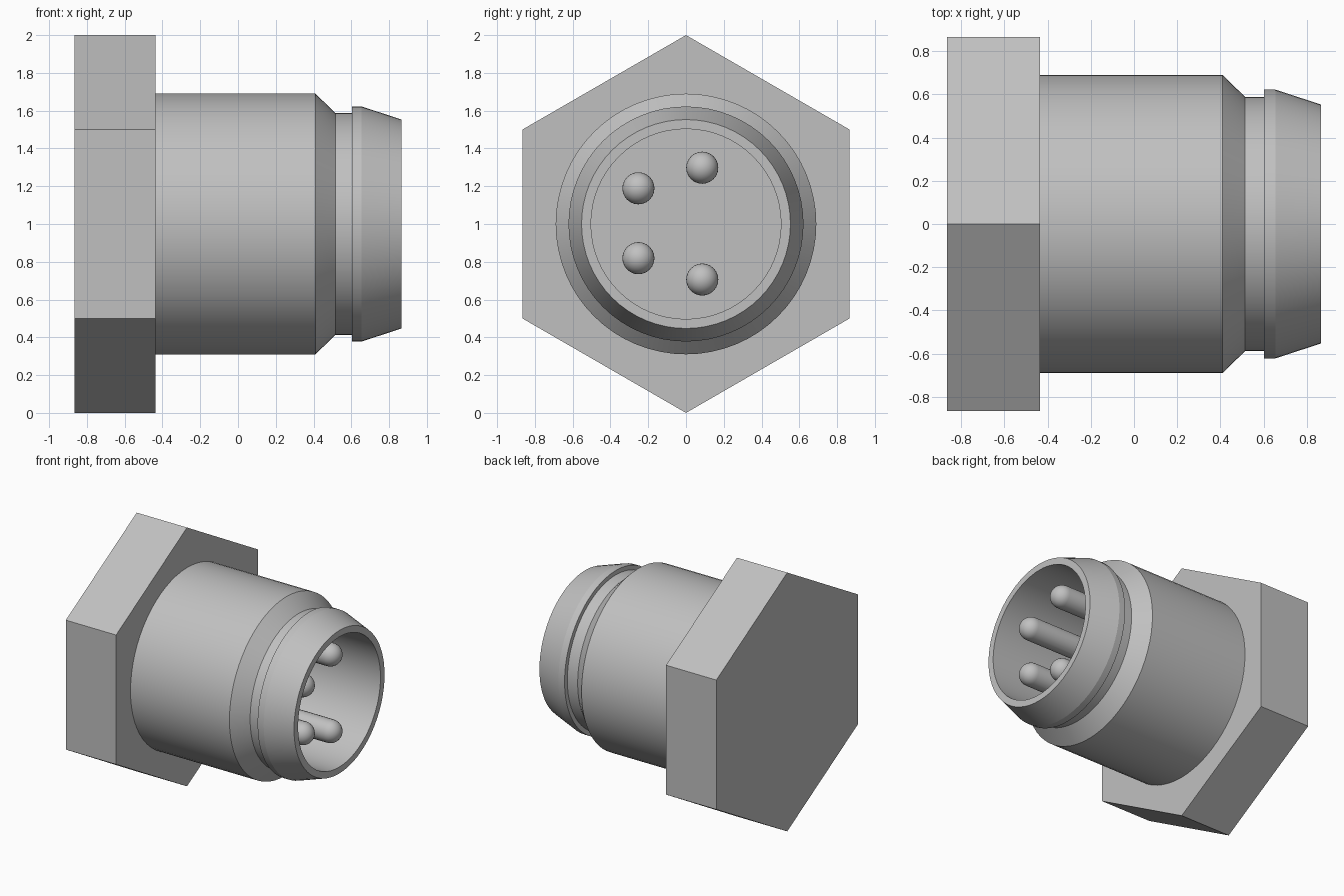
import bpy, bmesh
from math import sin, cos, pi, radians
from mathutils import Vector

cube = bpy.data.objects.get("Cube")
if cube:
    bpy.data.objects.remove(cube, do_unlink=True)

# One plain grey metal
GREY = (0.53, 0.53, 0.53, 1)
metal = bpy.data.materials.new("grey metal")
metal.use_nodes = True
metal.diffuse_color = GREY
metal.node_tree.nodes["Principled BSDF"].inputs["Base Color"].default_value = GREY


def lathe(name, profile, sides, y=0.0, z=1.0, smooth=True):
    """Revolve (x, radius) points around an axis parallel to x."""
    bm = bmesh.new()
    verts = [bm.verts.new((x, 0, r)) for x, r in profile]
    edges = [bm.edges.new(pair) for pair in zip(verts, verts[1:])]
    bmesh.ops.spin(bm, geom=verts + edges, cent=(0, 0, 0), axis=(1, 0, 0),
                   angle=2 * pi, steps=sides)
    bmesh.ops.remove_doubles(bm, verts=bm.verts, dist=1e-4)
    bmesh.ops.recalc_face_normals(bm, faces=bm.faces)
    mesh = bpy.data.meshes.new(name)
    bm.to_mesh(mesh)
    bm.free()
    mesh.materials.append(metal)
    obj = bpy.data.objects.new(name, mesh)
    obj.location = Vector((0, y, z))
    bpy.context.collection.objects.link(obj)
    if smooth:
        bpy.ops.object.select_all(action="DESELECT")
        obj.select_set(True)
        bpy.context.view_layer.objects.active = obj
        bpy.ops.object.shade_smooth_by_angle(angle=radians(15))
    return obj


# Hexagonal head, with a corner at the top
lathe("hex_head", [(-0.866, 0), (-0.866, 1), (-0.436, 1), (-0.436, 0)],
      6, smooth=False)

# Hollow barrel: cylinder, chamfer, groove, tapered collar, rim and bore
FLOOR = 0.0
lathe("barrel_shell", [
    (-0.45, 0), (-0.45, 0.69), (0.41, 0.69), (0.515, 0.588), (0.603, 0.588),
    (0.603, 0.622), (0.655, 0.622), (0.866, 0.553), (0.866, 0.503),
    (FLOOR, 0.503), (FLOOR, 0)], 64)

# Four round-ended contact pins
PIN_R, PIN_X = 0.085, 0.73
tip = [(PIN_X + PIN_R * sin(a), PIN_R * cos(a))
       for a in (i * pi / 16 for i in range(8))]
pin = [(FLOOR - 0.03, 0), (FLOOR - 0.03, PIN_R)] + tip + [(PIN_X + PIN_R, 0)]
for side, sign in (("upper", 1), ("lower", -1)):
    lathe(side + "_front_pin", pin, 24, -0.252, 1.004 + sign * 0.185)
    lathe(side + "_back_pin", pin, 24, 0.086, 1.002 + sign * 0.296)
